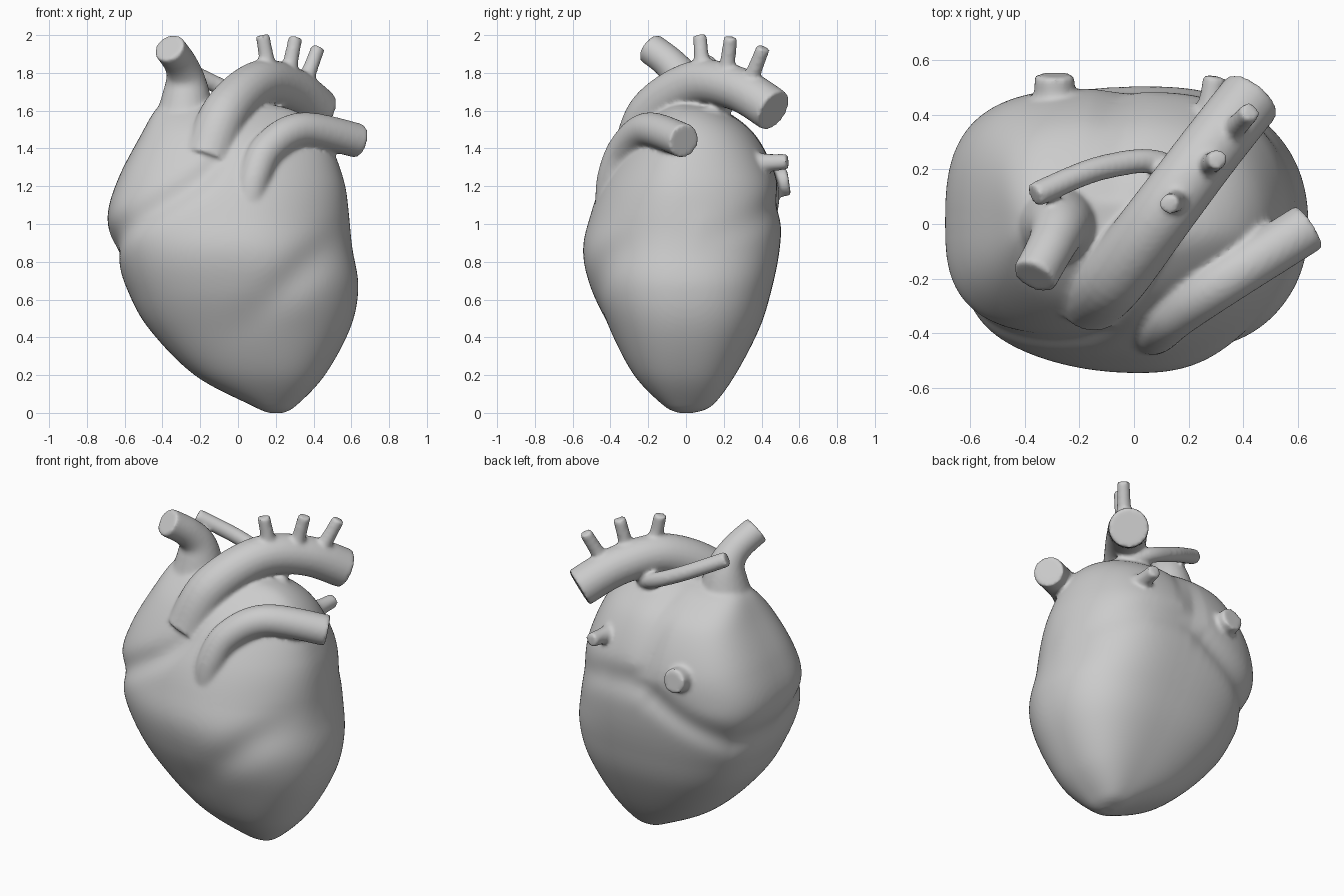
import bpy, math
from mathutils import Vector

if "Cube" in bpy.data.objects:
    bpy.data.objects.remove(bpy.data.objects["Cube"])


def smooth_path(pts, steps=8):
    """Catmull-Rom resampling of tuples of any length."""
    p = [pts[0]] + list(pts) + [pts[-1]]
    out = []
    for i in range(1, len(p) - 2):
        for s in range(steps):
            t = s / steps
            out.append(tuple(0.5 * (2 * b + (c - a) * t + (2 * a - 5 * b + 4 * c - d) * t * t
                                    + (3 * b - a - 3 * c + d) * t ** 3)
                             for a, b, c, d in zip(p[i - 1], p[i], p[i + 1], p[i + 2])))
    return out + [tuple(pts[-1])]


def bell(x):
    return math.exp(-x * x)


# Body profile: z, left x, right x, front y, back y
PROFILE = [
    (0.00, 0.16, 0.24, -0.04, 0.04),
    (0.04, 0.07, 0.31, -0.12, 0.14),
    (0.20, -0.23, 0.46, -0.275, 0.26),
    (0.45, -0.475, 0.595, -0.41, 0.39),
    (0.66, -0.59, 0.637, -0.505, 0.455),
    (0.86, -0.66, 0.61, -0.545, 0.495),
    (1.05, -0.69, 0.59, -0.505, 0.505),
    (1.25, -0.63, 0.555, -0.43, 0.48),
    (1.47, -0.515, 0.46, -0.30, 0.37),
    (1.60, -0.44, 0.30, -0.16, 0.21),
    (1.655, -0.375, 0.04, -0.06, 0.08),
]
# Height of the groove around the heart, every 30 degrees from the right
RING = [0.90, 1.00, 1.10, 1.12, 0.97, 0.82, 0.83, 0.99, 1.20, 1.42]


def groove_depth(x, y, z):
    turn = (math.degrees(math.atan2(y, x)) % 360) / 30
    k = int(turn)
    depth = 0
    if k < len(RING) - 1:
        level = RING[k] + (RING[k + 1] - RING[k]) * (turn - k)
        depth = 0.032 * bell((z - level) / 0.085) * min(1, turn / 3.5, (9 - turn) / 0.7)
    if y < 0.1:  # slanted groove between the ventricles
        depth = max(depth, 0.025 * bell((z - 0.49 - 0.76 * x) / 0.13) * bell((x - 0.33) / 0.25)
                    * min(1, (0.1 - y) / 0.15))
    elif z > 1:  # upright groove between the atria
        depth = max(depth, 0.022 * bell((x + 0.05) / 0.07) * min(1, (z - 1) / 0.15))
    return depth


def make_body():
    n = 96
    verts, faces = [], []
    rows = smooth_path(PROFILE)
    for z, xl, xr, yf, yb in rows:
        cx = 0.2 - 0.21 * z
        for i in range(n):
            a = 2 * math.pi * i / n
            c, s = math.cos(a), math.sin(a)
            e = 2 / (2.5 + (0.4 * s - 0.35 * c) * min(1, z))
            co = Vector((cx + (xr - cx if c > 0 else cx - xl) * math.copysign(abs(c) ** e, c),
                         (yb if s > 0 else -yf) * math.copysign(abs(s) ** e, s), z))
            verts.append(co + Vector((cx - co.x, -co.y, 0)).normalized() * groove_depth(*co))
    for r in range(len(rows) - 1):
        for i in range(n):
            j = (i + 1) % n
            faces.append((r * n + i, r * n + j, (r + 1) * n + j, (r + 1) * n + i))
    faces.append(tuple(reversed(range(n))))
    faces.append(tuple(range((len(rows) - 1) * n, len(rows) * n)))
    me = bpy.data.meshes.new("heart")
    me.from_pydata(verts, [], faces)
    ob = bpy.data.objects.new("heart", me)
    bpy.context.collection.objects.link(ob)
    return ob


def make_vessel(name, base_r, r, pts):
    """Capped tube that flares from r to base_r at its root."""
    path = smooth_path(pts)
    cu = bpy.data.curves.new(name, 'CURVE')
    cu.dimensions = '3D'
    cu.bevel_depth = 1.0
    cu.bevel_resolution = 8
    cu.use_fill_caps = True
    sp = cu.splines.new('POLY')
    sp.points.add(len(path) - 1)
    for i, co in enumerate(path):
        sp.points[i].co = (*co, 1)
        sp.points[i].radius = r + (base_r - r) * (1 - i / (len(path) - 1)) ** 3
    ob = bpy.data.objects.new(name, cu)
    bpy.context.collection.objects.link(ob)
    return ob


heart = make_body()
vessels = [
    make_vessel("upper_vein", 0.19, 0.085,
                [(-0.28, 0, 1.52), (-0.275, -0.01, 1.73), (-0.30, -0.075, 1.84), (-0.365, -0.195, 1.935)]),
    make_vessel("aorta", 0.14, 0.117,
                [(-0.16, -0.26, 1.34), (-0.065, -0.18, 1.59), (0.11, 0.05, 1.745),
                 (0.28, 0.275, 1.715), (0.43, 0.465, 1.60)]),
    make_vessel("lung_artery", 0.08, 0.092,
                [(0.06, -0.40, 1.08), (0.085, -0.385, 1.24), (0.16, -0.32, 1.40),
                 (0.34, -0.20, 1.50), (0.64, -0.01, 1.44)]),
    make_vessel("lung_artery_right_branch", 0.046, 0.046,
                [(-0.365, 0.105, 1.86), (-0.1, 0.21, 1.73), (0.14, 0.20, 1.62), (0.37, -0.10, 1.49)]),
    make_vessel("lower_vein", 0.10, 0.074, [(-0.29, 0.38, 1.2), (-0.29, 0.545, 1.225)]),
    make_vessel("lung_vein", 0.07, 0.043, [(0.27, 0.36, 1.32), (0.295, 0.54, 1.33)]),
]
# Three branches on top of the arch
for k, tip in enumerate([(0.13, 0.073, 2.0), (0.305, 0.237, 1.99), (0.425, 0.41, 1.935)]):
    root = (0.17 + 0.085 * k, 0.09 + 0.115 * k, 1.77 - 0.03 * k)
    vessels.append(make_vessel(f"arch_branch_{k + 1}", 0.06, 0.038, [root, tip]))

# Fuse the chambers and vessels into one skin
bpy.ops.object.select_all(action='DESELECT')
for ob in vessels:
    ob.select_set(True)
bpy.context.view_layer.objects.active = vessels[0]
bpy.ops.object.convert(target='MESH')
heart.select_set(True)
bpy.context.view_layer.objects.active = heart
bpy.ops.object.join()

fuse = heart.modifiers.new("fuse", 'REMESH')
fuse.mode = 'VOXEL'
fuse.voxel_size = 0.012
fuse.use_smooth_shade = True
soften = heart.modifiers.new("soften", 'SMOOTH')
soften.factor = 0.5
soften.iterations = 9
